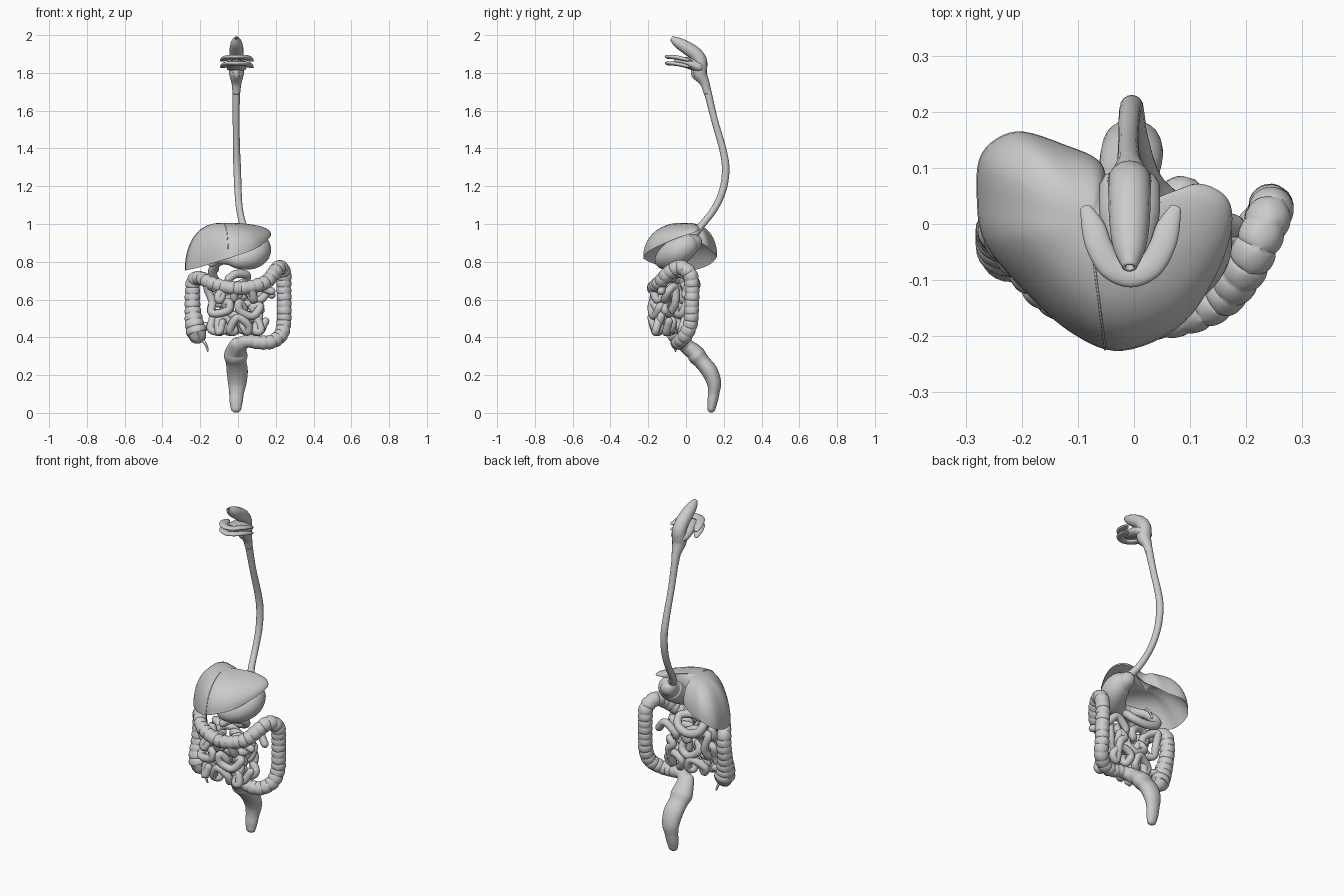
import bpy, math, random
from mathutils import Vector

if "Cube" in bpy.data.objects:
    bpy.data.objects.remove(bpy.data.objects["Cube"])

random.seed(4)


def spline(pts, n, closed=False):
    """Catmull-Rom through pts, n samples per span."""
    p = [Vector(q) for q in pts]
    p = [p[-1]] + p + p[:2] if closed else [p[0] * 2 - p[1]] + p + [p[-1] * 2 - p[-2]]
    out = []
    for a, b, c, d in zip(p, p[1:], p[2:], p[3:]):
        for i in range(n):
            t = i / n
            out.append(0.5 * (2 * b + (c - a) * t + (2 * a - 5 * b + 4 * c - d) * t * t
                              + (3 * b - a - 3 * c + d) * t ** 3))
    return out if closed else out + [p[-2]]


def make(name, verts, faces, angle=60):
    me = bpy.data.meshes.new(name)
    me.from_pydata(verts, [], faces)
    ob = bpy.data.objects.new(name, me)
    bpy.context.collection.objects.link(ob)
    bpy.ops.object.select_all(action='DESELECT')
    ob.select_set(True)
    bpy.context.view_layer.objects.active = ob
    bpy.ops.object.shade_smooth_by_angle(angle=math.radians(angle))
    return ob


def tube(name, pts, seg=16, n=8, sx=1.0, shape=None, cap=(True, True), angle=60):
    """Sweep a round section along (x, y, z, radius) points with domed ends."""
    s = spline(pts, n)
    pos = [Vector(q[:3]) for q in s]
    rad = [max(q[3], .001) for q in s]
    verts, faces, rings = [], [], []
    tan = [(pos[min(i + 1, len(pos) - 1)] - pos[max(i - 1, 0)]).normalized() for i in range(len(pos))]
    nrm = Vector((1, 0, 0)) if abs(tan[0].x) < .9 else Vector((0, 1, 0))
    length = 0
    for i, (c, t) in enumerate(zip(pos, tan)):
        nrm = (nrm - t * nrm.dot(t)).normalized()
        if i:
            length += (c - pos[i - 1]).length
        rings.append((c, t, nrm.copy(), rad[i], length))
    dome = [math.radians(a) for a in (85, 60, 30)]

    def domed(ring, sign):
        c, t, m, r, l = ring
        return [(c + t * sign * r * math.sin(a), t, m, r * math.cos(a), l) for a in dome]
    if cap[0]:
        rings = domed(rings[0], -1) + rings
    if cap[1]:
        rings = rings + domed(rings[-1], 1)[::-1]
    for c, t, m, r, l in rings:
        b = t.cross(m)
        for k in range(seg):
            a = 2 * math.pi * k / seg
            q = r * (shape(l, k) if shape else 1)
            verts.append(c + m * math.cos(a) * q * sx + b * math.sin(a) * q)
    for i in range(len(rings) - 1):
        for k in range(seg):
            j = (k + 1) % seg
            faces.append((i * seg + k, i * seg + j, (i + 1) * seg + j, (i + 1) * seg + k))
    if cap[0]:
        faces.append(tuple(range(seg))[::-1])
    if cap[1]:
        faces.append(tuple(range(len(verts) - seg, len(verts))))
    return make(name, verts, faces, angle)


# Throat: nasal passage open at the front, narrowing into the gullet
throat = tube("nasal_passage_and_pharynx", [
    (-.008, -.078, 1.984, .012), (-.008, -.045, 1.962, .027), (-.008, .0, 1.935, .034),
    (-.008, .05, 1.90, .036), (-.008, .075, 1.86, .037), (-.008, .073, 1.80, .038),
    (-.008, .10, 1.745, .025), (-.009, .114, 1.69, .019)], cap=(False, False), sx=1.05)
throat.modifiers.new("wall", 'SOLIDIFY').thickness = .006
tube("esophagus", [
    (-.009, .105, 1.74, .021), (-.01, .15, 1.555, .018), (-.008, .195, 1.395, .019),
    (-.004, .21, 1.29, .02), (0, .195, 1.18, .019), (.008, .15, 1.08, .018),
    (.03, .08, .99, .019), (.07, .03, .93, .024)])

# Mouth: two broad horseshoe flanges joined to the throat by a hollow body
half = [(.08, .028, -.02, .005), (.067, -.005, -.012, .01), (.056, -.04, -.004, .011),
        (.035, -.075, 0, .011)]
for name, z in (("upper_mouth_flange", 1.884), ("lower_mouth_flange", 1.85)):
    arch = [(-.006 - x, y, z + d, r) for x, y, d, r in half] + [(-.006, -.09, z, .011)]
    arch += [(-.006 + x, y, z + d, r) for x, y, d, r in half[::-1]]
    tube(name, arch, sx=2.1)
mouth = tube("mouth_cavity", [
    (-.008, -.06, 1.868, .018), (-.008, -.03, 1.862, .024), (-.008, .02, 1.85, .03),
    (-.008, .07, 1.83, .03)], sx=1.8, cap=(False, True))
mouth.modifiers.new("wall", 'SOLIDIFY').thickness = .006
tube("epiglottis", [(-.008, .05, 1.835, .024), (-.008, .045, 1.79, .017), (-.008, .07, 1.76, .012)])

# Liver: dome over a three-dimensional rim, with a hollow underside
rim = spline([
    (-.28, .04, .755), (-.272, .125, .785), (-.21, .165, .83), (-.12, .14, .85),
    (-.06, .11, .88), (-.035, .05, .925), (.04, .045, .96), (.115, .072, .968),
    (.172, .035, .952), (.16, -.06, .92), (.09, -.175, .868), (-.02, -.226, .828),
    (-.11, -.195, .80), (-.2, -.115, .772), (-.265, -.035, .757)], 6, closed=True)
apex = Vector((-.08, .0, 1.006))


def dome_point(q, r, upper):
    p = apex.lerp(q, r)
    h = math.sqrt(1 - r ** 2.5) if upper else .55 * (1 - r * r)
    p.z = q.z + (apex.z - q.z) * h
    if not upper:
        p.z = p.z * r + (apex.z - .09) * (1 - r)
    return p


n = len(rim)
up = [.12, .25, .4, .55, .68, .79, .87, .93, .97, .99, 1.0]
steps = [(r, True) for r in up] + [(r, False) for r in (.97, .9, .8, .65, .5, .35, .2, .08)]
verts = [dome_point(q, r, u) for r, u in steps for q in rim]
faces = [(i * n + k, (i + 1) * n + k, (i + 1) * n + (k + 1) % n, i * n + (k + 1) % n)
         for i in range(len(steps) - 1) for k in range(n)]
faces += [tuple(range(n)), tuple(range(len(verts) - n, len(verts)))[::-1]]
make("liver", verts, faces, 50)
front = min(rim, key=lambda q: (q - Vector((-.05, -.22, .82))).length)
tube("liver_ligament", [(*dome_point(front, r, True), .002) for r in up[1:]], seg=8, n=3)

# Gallbladder and duct
tube("gallbladder", [(-.14, -.13, .79, .018), (-.125, -.09, .80, .02), (-.105, -.04, .815, .01),
                     (-.10, 0, .80, .006), (-.11, .02, .75, .006)])

# Stomach
tube("stomach", [
    (.085, .04, .90, .046), (.10, .005, .885, .066), (.10, -.045, .855, .073),
    (.065, -.09, .825, .066), (.01, -.115, .81, .05), (-.045, -.10, .815, .034),
    (-.085, -.07, .81, .024)], seg=28, n=10)

# Duodenum loop
tube("duodenum", [
    (-.075, -.075, .812, .022), (-.115, -.03, .79, .024), (-.135, .02, .74, .024),
    (-.11, .05, .69, .024), (-.04, .05, .67, .023), (.03, .03, .69, .022),
    (.045, -.01, .73, .022), (-.01, -.05, .735, .022), (-.05, -.07, .71, .021)])


# Small intestine: coiling rows in three layers, back to front
def coils(y, count, rows, width, flip):
    pts = []
    for row in range(rows):
        z = .635 - row * (.17 / (rows - 1))
        w = width * (1 - .1 * row)
        for i in range(count):
            f = i / (count - 1) * 2 - 1
            way = 1 if (row + flip) % 2 else -1
            turn = i * 1.75 + row * 2.1 + random.uniform(-.5, .5)
            pts.append((w * f * way + .034 * math.cos(turn),
                        y - .025 * (1 - f * f) + .024 * math.sin(turn * .63 + row),
                        z + .04 * math.sin(turn), .021))
    return pts


for name, y, flip in (("ileum_back", .0, 0), ("ileum_middle", -.075, 1), ("jejunum_front", -.135, 0)):
    tube(name, coils(y, 13, 3, .145, flip), seg=14, n=6)
tube("ileum_end", [(-.06, -.06, .44, .021), (-.12, -.08, .43, .02), (-.16, -.05, .46, .02),
                   (-.22, -.03, .46, .02)])


# Large intestine: pouches between three lengthwise bands
def haustra(l, k):
    if k % 8 == 2:
        return 1.04
    return .9 + .17 * abs(math.sin(math.pi * l / .036)) ** .4


tube("colon", [
    (-.216, -.05, .42, .054), (-.23, -.04, .47, .049), (-.24, -.02, .55, .04),
    (-.241, -.01, .63, .038), (-.235, -.02, .70, .036), (-.20, -.07, .715, .034),
    (-.15, -.125, .69, .034), (-.08, -.155, .67, .034), (0, -.17, .66, .034),
    (.08, -.165, .67, .034), (.15, -.135, .695, .036), (.195, -.085, .745, .037),
    (.222, -.03, .77, .038), (.243, .02, .735, .038), (.243, .032, .66, .037),
    (.245, .03, .57, .037), (.243, .025, .48, .037), (.228, .0, .415, .037),
    (.18, -.035, .378, .036), (.12, -.045, .372, .035), (.065, -.035, .38, .033)],
    seg=24, n=22, shape=haustra, angle=35)
tube("appendix", [(-.19, -.06, .385, .01), (-.175, -.065, .37, .008), (-.165, -.06, .35, .007),
                  (-.16, -.055, .328, .005)], seg=10)

# Sigmoid bend and rectum
tube("sigmoid_bend", [(.09, -.04, .375, .032), (.045, -.03, .378, .034), (.01, -.005, .36, .04),
                      (-.005, .03, .33, .042)], seg=20)
tube("rectum", [
    (0, -.005, .365, .034), (-.01, .04, .325, .044), (-.012, .06, .30, .048), (-.01, .085, .27, .042),
    (-.004, .125, .22, .043), (-.004, .148, .16, .038), (-.008, .147, .105, .03),
    (-.01, .14, .06, .027), (-.01, .134, .022, .021)], seg=24, sx=1.3)
